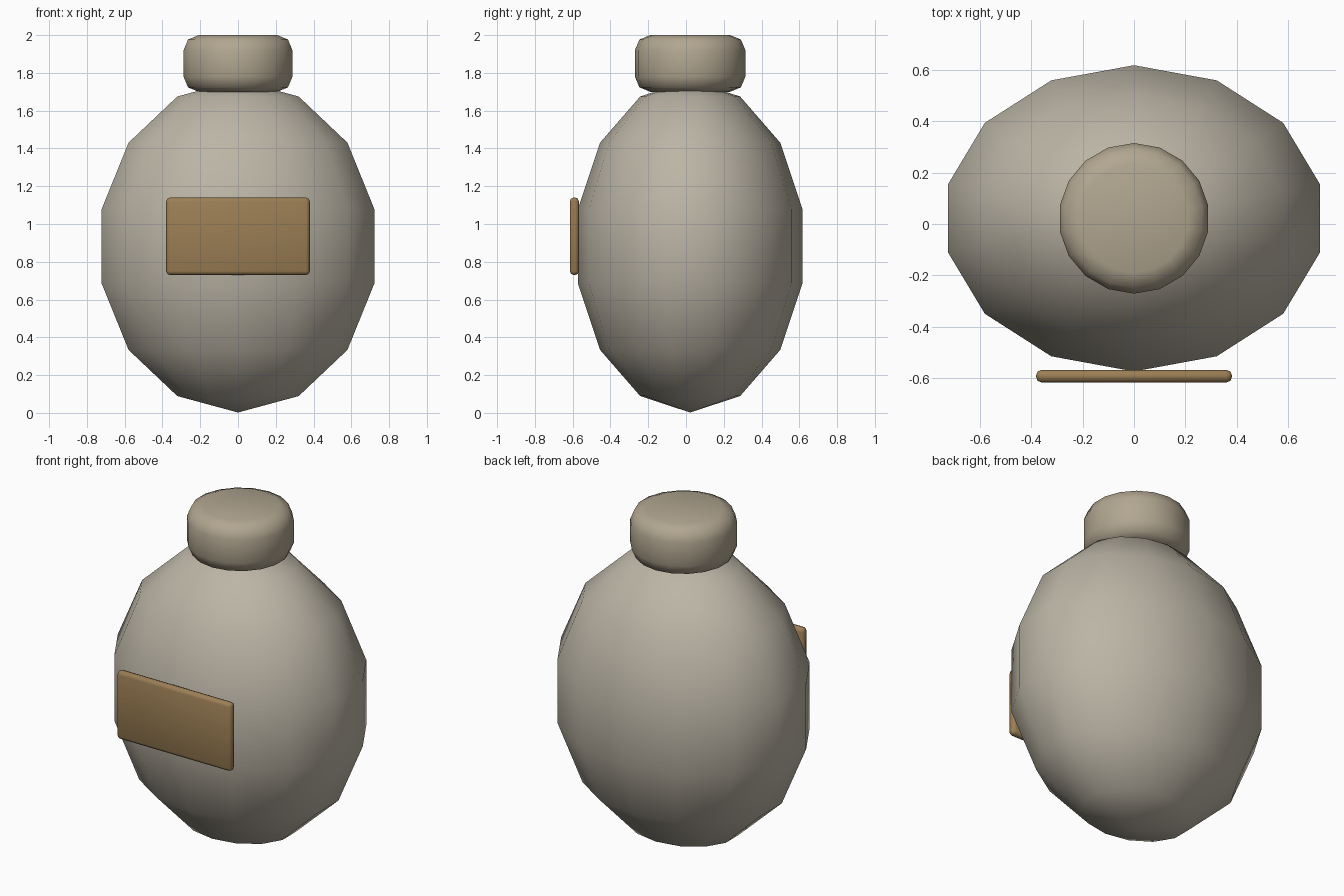
import bpy, math

if "Cube" in bpy.data.objects:
    bpy.data.objects.remove(bpy.data.objects["Cube"])

CY = 0.022  # shared y centre of body and cap


def paint(obj, name, rgb):
    mat = bpy.data.materials.new(name)
    mat.diffuse_color = (*rgb, 1)
    mat.use_nodes = True
    mat.node_tree.nodes["Principled BSDF"].inputs["Base Color"].default_value = mat.diffuse_color
    obj.data.materials.append(mat)


def bevel(obj, width, segments, angle=40):
    mod = obj.modifiers.new("Bevel", 'BEVEL')
    mod.width = width
    mod.segments = segments
    mod.limit_method = 'ANGLE'
    mod.angle_limit = math.radians(angle)


def finish(obj, name, scale):
    obj.name = name
    obj.scale = scale
    bpy.ops.object.transform_apply(location=False, rotation=False, scale=True)
    bpy.ops.object.shade_smooth()


# Flattened egg-shaped body: 14 sides, vertices on the y axis
bpy.ops.mesh.primitive_uv_sphere_add(segments=14, ring_count=7, radius=1, location=(0, CY, 0.882))
body = bpy.context.object
finish(body, "flask_body", (0.76, 0.61, 0.88))
paint(body, "stone_grey", (0.50, 0.46, 0.38))

# Rounded cap on top
bpy.ops.mesh.primitive_cylinder_add(vertices=18, radius=0.2925, depth=0.3, location=(0, CY, 1.85))
cap = bpy.context.object
finish(cap, "cap", (1, 1, 1))
bevel(cap, 0.08, 2)
paint(cap, "tan", (0.44, 0.38, 0.28))

# Thin label plate in front
bpy.ops.mesh.primitive_cube_add(size=1, location=(0, -0.591, 0.935))
plate = bpy.context.object
finish(plate, "label_plate", (0.76, 0.048, 0.41))
bevel(plate, 0.02, 2)
paint(plate, "brown", (0.33, 0.21, 0.09))

# Keep the flat faces of cap and plate crisp
for obj in (cap, plate):
    bpy.ops.object.select_all(action='DESELECT')
    obj.select_set(True)
    bpy.context.view_layer.objects.active = obj
    bpy.ops.object.modifier_apply(modifier="Bevel")
    bpy.ops.object.shade_smooth_by_angle(angle=math.radians(50))
